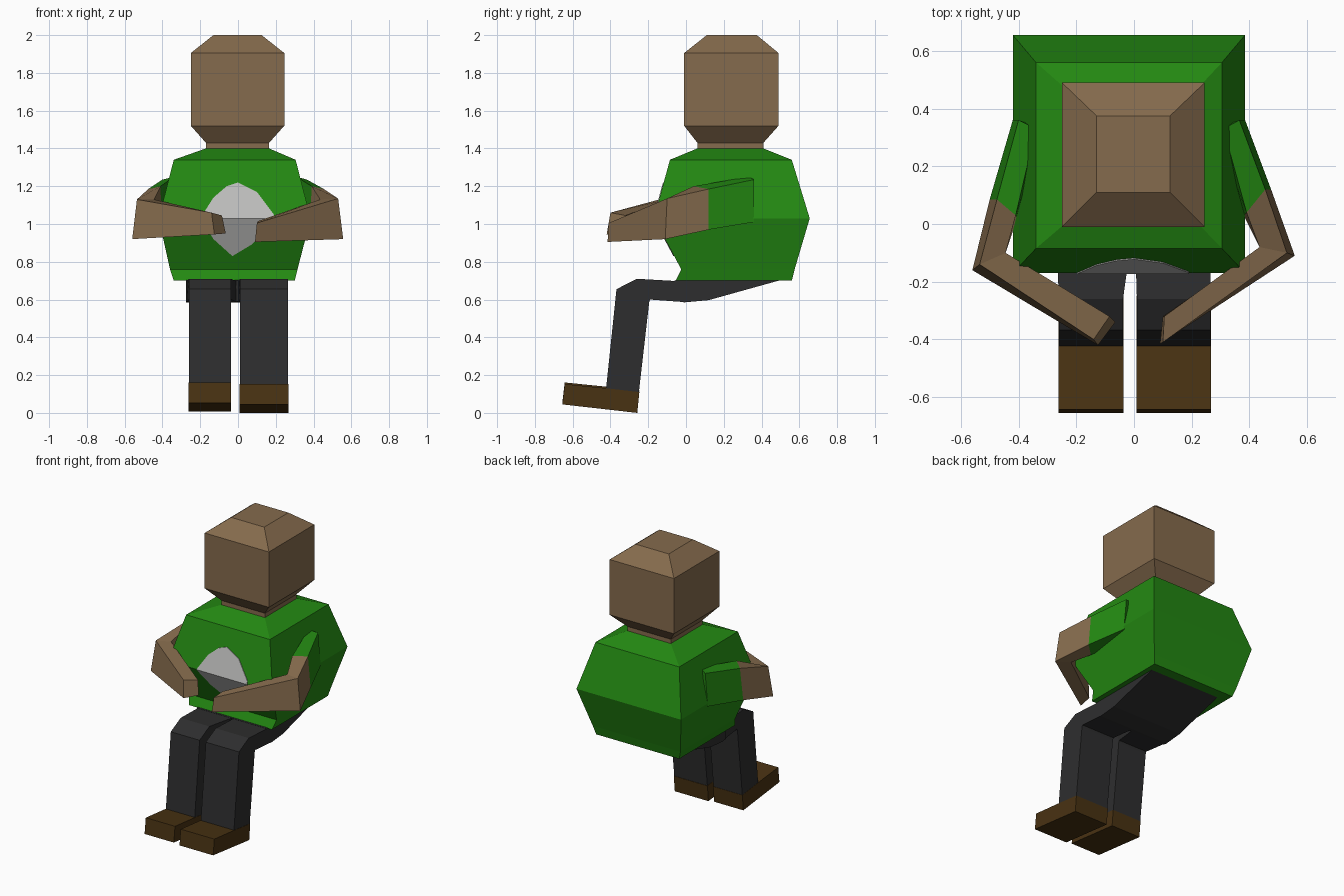
import bpy, bmesh
from mathutils import Vector


def material(name, rgb):
    m = bpy.data.materials.new(name)
    m.diffuse_color = (*rgb, 1)
    return m


SKIN = material("skin brown", (0.235, 0.147, 0.074))
GREEN = material("shirt green", (0.017, 0.25, 0.006))
WHITE = material("patch grey white", (0.52, 0.52, 0.51))
DARK = material("trouser charcoal", (0.027, 0.027, 0.028))
BROWN = material("shoe brown", (0.066, 0.032, 0.006))


def finish(bm, name, mats):
    bmesh.ops.recalc_face_normals(bm, faces=bm.faces)
    me = bpy.data.meshes.new(name)
    bm.to_mesh(me)
    bm.free()
    for m in mats:
        me.materials.append(m)
    ob = bpy.data.objects.new(name, me)
    bpy.context.collection.objects.link(ob)
    return ob


def loft(name, sections, mats, rule=lambda i: 0):
    """Closed skin through rings of points; rule gives each band's material."""
    bm = bmesh.new()
    rings = [[bm.verts.new(p) for p in s] for s in sections]
    n = len(rings[0])
    for i, (a, b) in enumerate(zip(rings, rings[1:])):
        for k in range(n):
            f = bm.faces.new((a[k], a[(k + 1) % n], b[(k + 1) % n], b[k]))
            f.material_index = rule(i)
    bm.faces.new(rings[0]).material_index = rule(0)
    bm.faces.new(rings[-1]).material_index = rule(len(rings) - 2)
    return finish(bm, name, mats)


def rect(x0, x1, y0, y1, z):
    return [(x0, y0, z), (x1, y0, z), (x1, y1, z), (x0, y1, z)]


def side_prism(name, profile, x0, x1, mat):
    """Extrude a (y, z) profile across x."""
    return loft(name, [[(x, y, z) for y, z in profile] for x in (x0, x1)], [mat])


# Head with bevelled crown and tapered chin
loft("head", [
    rect(-0.17, 0.165, 0.06, 0.41, 1.39),
    rect(-0.17, 0.165, 0.06, 0.41, 1.43),
    rect(-0.25, 0.245, -0.01, 0.49, 1.52),
    rect(-0.25, 0.245, -0.01, 0.49, 1.905),
    rect(-0.13, 0.125, 0.11, 0.375, 2.0)], [SKIN])

# Round-bellied shirt with a small flared front hem
loft("shirt_body", [
    rect(-0.34, 0.30, -0.055, 0.56, 0.70),
    rect(-0.36, 0.315, -0.025, 0.575, 0.76),
    rect(-0.42, 0.385, -0.17, 0.655, 1.03),
    rect(-0.34, 0.305, -0.085, 0.56, 1.34),
    rect(-0.17, 0.165, 0.06, 0.41, 1.40)], [GREEN])


# Belly patch: thin plate folded over the belly ridge
def belly_y(z):
    if z >= 1.03:
        return -0.17 + (z - 1.03) * 0.085 / 0.31
    return -0.17 + (1.03 - z) * 0.145 / 0.27


upper = [(-0.20, 1.03), (-0.13, 1.14), (-0.06, 1.20), (0, 1.22), (0.10, 1.17), (0.19, 1.05), (0.19, 1.03)]
lower = [(0.19, 1.03), (0.19, 1.01), (0.07, 0.89), (-0.03, 0.83), (-0.13, 0.92), (-0.20, 1.03)]
for name, pts in (("belly_patch_upper", upper), ("belly_patch_lower", lower)):
    loft(name, [[(x, belly_y(z) + d, z) for x, z in pts] for d in (0.003, -0.004)], [WHITE])

# Arms: shoulder, sleeve end, elbow, hand (outer top, outer bottom, inner bottom, inner top)
right_arm = [
    [(0.365, 0.36, 1.235), (0.385, 0.36, 1.01), (0.28, 0.33, 1.01), (0.31, 0.33, 1.25)],
    [(0.455, 0.12, 1.185), (0.475, 0.12, 0.97), (0.38, 0.03, 0.97), (0.39, 0.04, 1.20)],
    [(0.53, -0.10, 1.135), (0.557, -0.11, 0.92), (0.46, -0.07, 0.93), (0.435, -0.08, 1.13)],
    [(0.10, -0.41, 1.005), (0.09, -0.415, 0.905), (0.10, -0.32, 0.915), (0.105, -0.32, 1.015)]]
left_arm = [
    [(-0.40, 0.36, 1.235), (-0.42, 0.36, 1.01), (-0.31, 0.33, 1.01), (-0.34, 0.33, 1.25)],
    [(-0.475, 0.085, 1.185), (-0.50, 0.085, 0.97), (-0.405, 0.02, 0.97), (-0.41, 0.03, 1.20)],
    [(-0.535, -0.14, 1.13), (-0.56, -0.16, 0.92), (-0.46, -0.10, 0.93), (-0.445, -0.10, 1.13)],
    [(-0.14, -0.40, 1.06), (-0.125, -0.42, 0.945), (-0.065, -0.34, 0.95), (-0.085, -0.32, 1.045)]]
for name, secs in (("right_arm", right_arm), ("left_arm", left_arm)):
    loft(name, secs, [GREEN, SKIN], lambda i: 0 if i == 0 else 1)

# Seat of the trousers under the shirt
side_prism("trouser_seat", [(-0.06, 0.70), (-0.04, 0.59), (-0.01, 0.585), (0.12, 0.597),
                            (0.49, 0.70), (0.45, 0.73), (0.0, 0.73)], -0.275, 0.265, DARK)


# Legs: hip, knee and shin rings, with the thighs closing together at the hip
def leg(name, x0, x1, h0, h1):
    def ring(a, b, front, back):
        return [(a, *front), (b, *front), (b, *back), (a, *back)]
    loft(name, [
        ring(h0, h1, (0.0, 0.695), (0.0, 0.586)),
        ring(x0, x1, (-0.26, 0.71), (-0.19, 0.60)),
        ring(x0, x1, (-0.368, 0.655), (-0.195, 0.585)),
        ring(x0, x1, (-0.423, 0.13), (-0.25, 0.105))], [DARK])


leg("left_leg", -0.26, -0.038, -0.272, -0.002)
leg("right_leg", 0.01, 0.265, 0.002, 0.265)

# Tilted block shoes
for name, x0, x1, dz in (("left_shoe", -0.261, -0.036, 0.008), ("right_shoe", 0.008, 0.267, 0.0)):
    prof = [(-0.642, 0.153), (-0.655, 0.045), (-0.258, 0.0), (-0.247, 0.11), (-0.425, 0.131)]
    side_prism(name, [(y, z + dz) for y, z in prof], x0, x1, BROWN)
